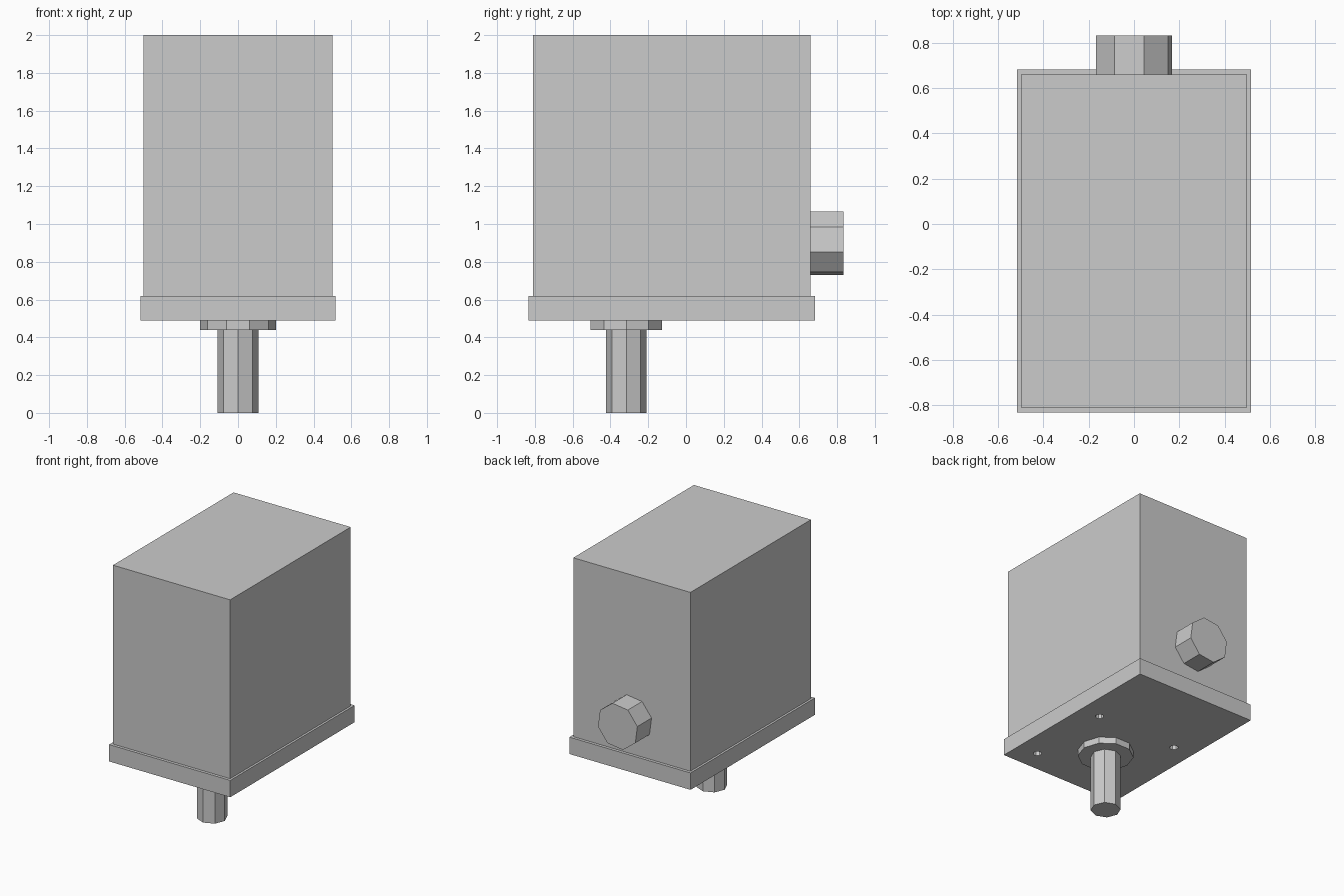
import bpy
from math import radians
from mathutils import Matrix, Vector

if "Cube" in bpy.data.objects:
    bpy.data.objects.remove(bpy.data.objects["Cube"])

grey = bpy.data.materials.new("plain grey")
grey.use_nodes = True
grey.diffuse_color = (0.6, 0.6, 0.6, 1)
grey.node_tree.nodes["Principled BSDF"].inputs["Base Color"].default_value = (0.6, 0.6, 0.6, 1)


def finish(name):
    obj = bpy.context.object
    obj.name = name
    obj.data.materials.append(grey)
    return obj


def box(name, low, high):
    low, high = Vector(low), Vector(high)
    bpy.ops.mesh.primitive_cube_add(size=1)
    obj = finish(name)
    obj.data.transform(Matrix.Translation((low + high) / 2) @ Matrix.Diagonal((*(high - low), 1)))
    return obj


def prism(name, start, end, radius, sides, turn=0):
    """Straight flat-sided cylinder running from start to end."""
    start, end = Vector(start), Vector(end)
    axis = end - start
    bpy.ops.mesh.primitive_cylinder_add(vertices=sides, radius=radius, depth=axis.length)
    obj = finish(name)
    aim = axis.to_track_quat('Z', 'Y').to_matrix().to_4x4()
    obj.data.transform(Matrix.Translation((start + end) / 2) @ aim @ Matrix.Rotation(radians(turn), 4, 'Z'))
    return obj


SHAFT_Y = -0.316
BOLT = 0.347

# Housing and mounting flange
box("housing", (-0.5, -0.81, 0.62), (0.5, 0.66, 2))
flange = box("mounting_flange", (-0.517, -0.833, 0.49), (0.517, 0.683, 0.62))

# Four bolt holes square around the shaft
for sx in (-1, 1):
    for sy in (-1, 1):
        x, y = sx * BOLT, SHAFT_Y + sy * BOLT
        cutter = prism("hole_cutter", (x, y, 0.4), (x, y, 0.7), 0.031, 8, 22.5)
        mod = flange.modifiers.new("bolt hole", 'BOOLEAN')
        mod.operation = 'DIFFERENCE'
        mod.solver = 'EXACT'
        mod.object = cutter
        bpy.context.view_layer.objects.active = flange
        bpy.ops.object.modifier_apply(modifier=mod.name)
        bpy.data.objects.remove(cutter)

# Collar and output shaft below the flange
prism("shaft_collar", (0, SHAFT_Y, 0.44), (0, SHAFT_Y, 0.5), 0.2, 10, 18)
prism("output_shaft", (0, SHAFT_Y, 0), (0, SHAFT_Y, 0.45), 0.108, 8)

# Round connector on the back
prism("rear_connector", (0, 0.65, 0.897), (0, 0.833, 0.897), 0.174, 8, 15)
